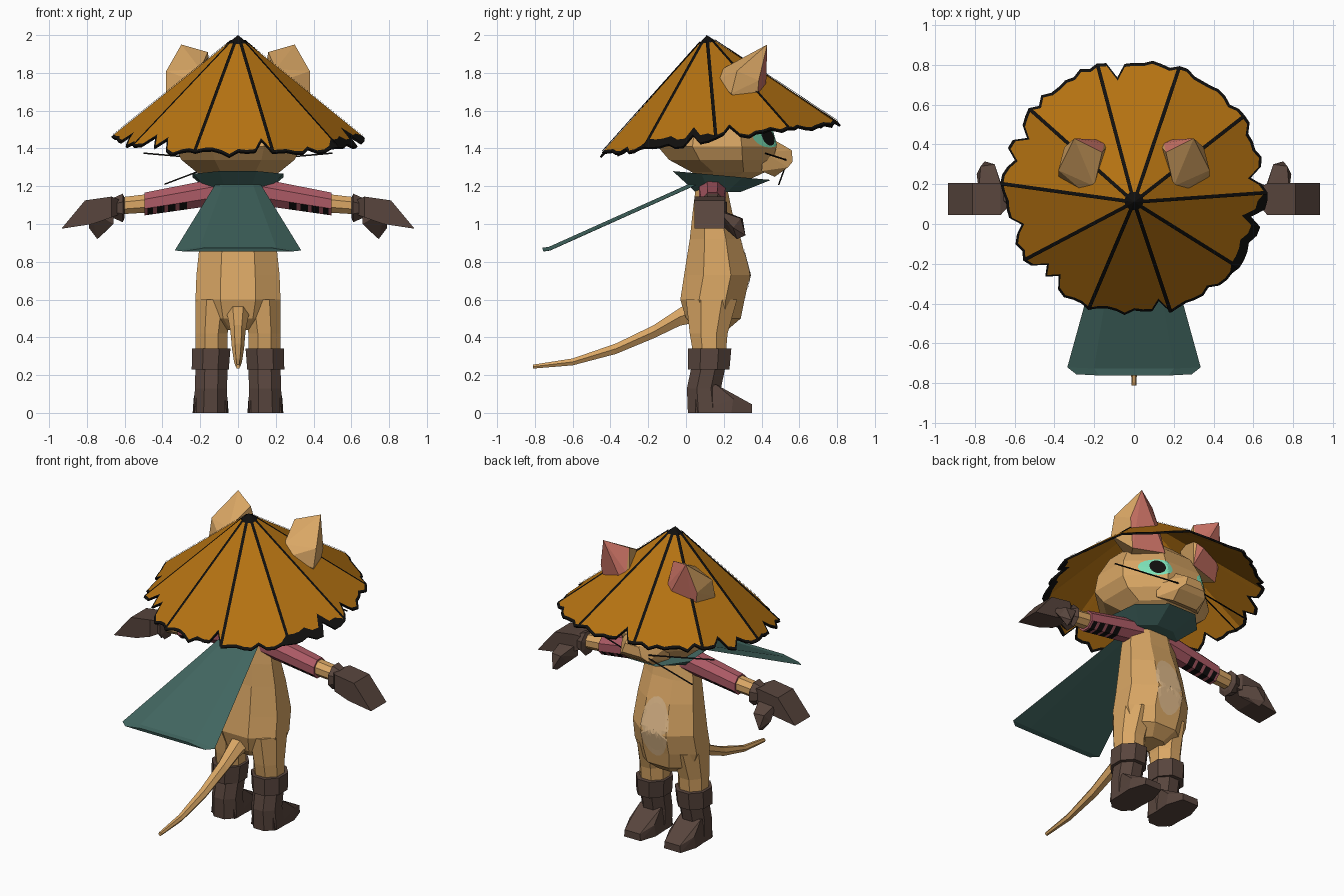
import bpy, bmesh, math, random
from mathutils import Vector
from mathutils.bvhtree import BVHTree

if "Cube" in bpy.data.objects:
    bpy.data.objects.remove(bpy.data.objects["Cube"])

random.seed(4)


def material(name, rgb):
    m = bpy.data.materials.new(name)
    lin = [(c / 255 / 12.92 if c < 11 else ((c / 255 + 0.055) / 1.055) ** 2.4) for c in rgb]
    m.diffuse_color = (*lin, 1)
    m.use_nodes = True
    m.node_tree.nodes["Principled BSDF"].inputs["Base Color"].default_value = m.diffuse_color
    return m


TAN = material("tan fur", (218, 167, 101))
BELLY = material("pale belly fur", (226, 188, 140))
STRAW = material("straw", (182, 115, 18))
BLACK = material("black", (16, 15, 14))
TEAL = material("teal cloth", (66, 103, 97))
LEATHER = material("brown leather", (88, 69, 61))
ROSE = material("rose sleeve", (172, 90, 101))
SALMON = material("salmon ear lining", (208, 118, 104))
MINT = material("mint eye", (125, 226, 184))


def finish(name, bm, mats, rule=None):
    bmesh.ops.recalc_face_normals(bm, faces=bm.faces)
    bm.normal_update()
    if rule:
        for f in bm.faces:
            f.material_index = rule(f)
    me = bpy.data.meshes.new(name)
    bm.to_mesh(me)
    bm.free()
    for m in mats:
        me.materials.append(m)
    ob = bpy.data.objects.new(name, me)
    bpy.context.collection.objects.link(ob)
    return ob


def loft(name, rings, mats, rule=None):
    """Skin a list of equal-length closed rings and cap both ends."""
    bm = bmesh.new()
    vs = [[bm.verts.new(p) for p in r] for r in rings]
    n = len(vs[0])
    for a, b in zip(vs, vs[1:]):
        for i in range(n):
            bm.faces.new((a[i], a[(i + 1) % n], b[(i + 1) % n], b[i]))
    bm.faces.new(vs[0])
    bm.faces.new(vs[-1])
    return finish(name, bm, mats, rule)


def hull(name, pts, mats, rule=None, s=1):
    bm = bmesh.new()
    for x, y, z in pts:
        bm.verts.new((x * s, y, z))
    res = bmesh.ops.convex_hull(bm, input=bm.verts)
    bmesh.ops.delete(bm, geom=[v for v in bm.verts if not v.link_faces], context='VERTS')
    return finish(name, bm, mats, rule)


def ring_z(z, y0, y1, rx, x=0, n=8):
    """Horizontal ring spanning y0..y1 with half width rx."""
    k = 1 / math.cos(math.pi / n)
    return [(x + k * rx * math.cos(a), (y0 + y1) / 2 + k * (y1 - y0) / 2 * math.sin(a), z)
            for a in [(i + 0.5) * 2 * math.pi / n for i in range(n)]]


def ring_x(x, z, r, y=0.14, n=8):
    return [(x, y + r * math.cos(a), z + r * math.sin(a))
            for a in [(i + 0.5) * 2 * math.pi / n for i in range(n)]]


def patch(name, ob, cx, cz, rx, rz, mat, lift):
    """Thin painted ellipse projected onto the +y side of an object."""
    tree = BVHTree.FromPolygons([v.co for v in ob.data.vertices],
                                [p.vertices for p in ob.data.polygons])
    bm = bmesh.new()

    def put(k, a):
        x, z = cx + k * rx * math.cos(a), cz + k * rz * math.sin(a)
        hit = tree.ray_cast(Vector((x, 3, z)), Vector((0, -1, 0)))[0]
        return bm.verts.new((x, (hit.y if hit else 0.3) + lift, z))
    mid, n = put(0, 0), 20
    rows = [[put(k / 5, 2 * math.pi * i / n) for i in range(n)] for k in range(1, 6)]
    for i in range(n):
        j = (i + 1) % n
        bm.faces.new((mid, rows[0][i], rows[0][j]))
        for a, b in zip(rows, rows[1:]):
            bm.faces.new((a[i], b[i], b[j], a[j]))
    return finish(name, bm, [mat])


# Torso and belly
torso = loft("torso", [ring_z(*r) for r in (
    (0.44, 0.06, 0.22, 0.10), (0.50, 0.0, 0.29, 0.19), (0.60, -0.03, 0.31, 0.225),
    (0.73, -0.01, 0.34, 0.22), (0.92, 0.02, 0.29, 0.20), (1.06, 0.035, 0.245, 0.18),
    (1.18, 0.05, 0.22, 0.16), (1.27, 0.07, 0.22, 0.11))], [TAN])
patch("belly_patch", torso, 0, 0.76, 0.1, 0.19, BELLY, 0.004)

# Tail
path = [(0.06, 0.54, 0.07), (-0.03, 0.51, 0.055), (-0.17, 0.43, 0.04), (-0.37, 0.34, 0.032),
        (-0.60, 0.27, 0.021), (-0.81, 0.245, 0.012)]
loft("tail", [[(r * math.cos(a), y, z + r * math.sin(a))
     for a in [i * math.pi / 3 for i in range(6)]] for y, z, r in path], [TAN])

# Head and muzzle
head = loft("head", [ring_z(*r) for r in (
    (1.22, 0.08, 0.30, 0.13), (1.275, 0.03, 0.42, 0.22), (1.34, -0.09, 0.46, 0.30),
    (1.41, -0.15, 0.48, 0.335), (1.52, -0.12, 0.45, 0.32), (1.64, -0.04, 0.39, 0.26),
    (1.74, 0.04, 0.28, 0.15))], [TAN])
hull("muzzle", [(sx * x, y, z) for sx in (1, -1) for x, y, z in (
    (0.16, 0.40, 1.28), (0.17, 0.41, 1.38), (0.08, 0.44, 1.46), (0.09, 0.47, 1.25),
    (0.10, 0.54, 1.30), (0.07, 0.565, 1.33), (0.05, 0.56, 1.39), (0.06, 0.51, 1.42))], [TAN])

# Whiskers
for i, (a, b) in enumerate([((0.10, 0.53, 1.34), (0.50, 0.42, 1.375)),
                            ((-0.10, 0.53, 1.34), (-0.50, 0.42, 1.375)),
                            ((-0.10, 0.53, 1.32), (-0.39, 0.49, 1.21))]):
    loft("whisker", [[(p[0], p[1] + 0.004 * u, p[2] + 0.004 * v)
         for u, v in ((-1, -1), (1, -1), (0, 1))] for p in (a, b)], [BLACK])

# Collar and cape
loft("collar", [ring_z(1.17, 0.05, 0.29, 0.15),
                [(x, y, 1.28 - 0.09 * (y + 0.07)) for x, y, z in ring_z(0, -0.07, 0.45, 0.24)]],
     [TEAL])
cape = []
for y, z, w in ((0.06, 1.215, 0.12), (-0.72, 0.865, 0.335), (-0.755, 0.86, 0.29)):
    cape.append([(-w, y, z - 0.005), (-w * 0.6, y - 0.006, z + 0.014), (w * 0.6, y - 0.006, z + 0.014),
                 (w, y, z - 0.005), (w * 0.6, y, z - 0.006), (-w * 0.6, y, z - 0.006)])
loft("cape", cape, [TEAL])

for s, side in ((1, "right"), (-1, "left")):
    # Eyes
    patch(side + "_eye", head, 0.18 * s, 1.465, 0.085, 0.06, MINT, 0.004)
    patch(side + "_pupil", head, 0.18 * s, 1.465, 0.036, 0.05, BLACK, 0.008)

    # Ears, lined on the face side
    hull(side + "_ear", [(0.30, 0.43, 1.95), (0.16, 0.36, 1.91), (0.15, 0.405, 1.77),
                         (0.35, 0.385, 1.76), (0.38, 0.27, 1.81), (0.38, 0.24, 1.69),
                         (0.24, 0.15, 1.76), (0.20, 0.19, 1.82), (0.11, 0.42, 1.59),
                         (0.32, 0.37, 1.57), (0.2, 0.2, 1.6)],
         [TAN, SALMON], lambda f: int(f.normal.y > 0.6), s)

    # Sleeve with dark stripes on the underside
    xs = [0.10, 0.25, 0.27, 0.31, 0.33, 0.37, 0.39, 0.43, 0.45, 0.48, 0.495]

    def stripe(f):
        x = abs(f.calc_center_median().x)
        k = sum(x > v for v in xs)
        return int(f.normal.z < -0.3 and k % 2 == 1 and k > 2 and abs(f.normal.x) < 0.8)
    loft(side + "_sleeve", [ring_x(x * s, 1.19 - 0.17 * x, 0.08 - 0.03 * x) for x in xs],
         [ROSE, BLACK], stripe)
    loft(side + "_forearm", [ring_x(0.47 * s, 1.11, 0.053), ring_x(0.64 * s, 1.095, 0.048)], [TAN])

    # Glove
    loft(side + "_glove_cuff", [ring_x(0.60 * s, 1.085, 0.055), ring_x(0.61 * s, 1.085, 0.082),
                                ring_x(0.66 * s, 1.085, 0.058)], [LEATHER])
    hull(side + "_glove_hand", [(x, y, z) for y in (0.045, 0.205) for x, z in (
        (0.67, 1.145), (0.81, 1.125), (0.935, 0.975), (0.77, 1.0), (0.67, 1.035))]
        + [(0.63, y, z) for y in (0.09, 0.18) for z in (1.05, 1.13)], [LEATHER], None, s)
    hull(side + "_glove_thumb", [(0.66, 0.17, 1.08), (0.78, 0.17, 1.07), (0.66, 0.18, 1.0),
                                 (0.70, 0.30, 1.03), (0.77, 0.29, 1.03), (0.79, 0.25, 0.98),
                                 (0.75, 0.315, 0.94), (0.745, 0.27, 0.92), (0.69, 0.24, 0.97)],
         [LEATHER], None, s)

    # Leg and boot
    loft(side + "_leg", [ring_z(z, y0, y1, w, x * s) for z, y0, y1, w, x in (
        (0.30, 0.04, 0.21, 0.085, 0.14), (0.42, 0.02, 0.22, 0.085, 0.14),
        (0.60, 0.0, 0.27, 0.10, 0.125))], [TAN])
    loft(side + "_boot_cuff", [ring_z(0.23, 0.01, 0.23, 0.098, 0.147 * s),
                               ring_z(0.34, 0.01, 0.24, 0.102, 0.142 * s)], [LEATHER])
    loft(side + "_boot_shaft", [ring_z(0.0, 0.01, 0.20, 0.09, 0.145 * s),
                                ring_z(0.13, 0.005, 0.185, 0.085, 0.143 * s),
                                ring_z(0.25, 0.03, 0.21, 0.085, 0.14 * s)], [LEATHER])
    hull(side + "_boot_foot", [(0.145 + q * dx, y, z) for q in (1, -1) for dx, y, z in (
        (0.085, 0.05, 0), (0.095, 0.24, 0), (0.06, 0.35, 0), (0.055, 0.35, 0.045),
        (0.09, 0.25, 0.075), (0.075, 0.16, 0.15), (0.07, 0.05, 0.13))], [LEATHER], None, s)

# Straw hat: ten flat panels with a ragged dark brim edge
apex = Vector((0, 0.11, 2.0))
rim = []
for i in range(10):
    a = math.radians(-2 + 36 * i)
    x, y = 0.665 * math.cos(a), 0.18 + 0.645 * math.sin(a)
    rim.append(Vector((x, y, 1.385 + 0.13 * (y + 0.43))))
bm = bmesh.new()
top, loops, STEPS = bm.verts.new(apex), ([], [], []), 9
for i in range(10):
    for k in range(STEPS):
        u = k / STEPS
        d = rim[i].lerp(rim[(i + 1) % 10], u) - apex
        out = 1.0 + 0.14 * u * (1 - u) + (random.uniform(-0.035, 0.02) if k else 0.01)
        if random.random() < 0.07 and k:
            out -= 0.08
        band = 0.075 if i == 9 else 0.022
        for lp, t in zip(loops, (0.075, out - band, out)):
            lp.append(bm.verts.new(apex + d * t))
n = len(loops[0])
for i in range(n):
    j = (i + 1) % n
    f = bm.faces.new((top, loops[0][i], loops[0][j]))
    f.material_index = 1
    bm.faces.new((loops[0][i], loops[1][i], loops[1][j], loops[0][j]))
    f = bm.faces.new((loops[1][i], loops[2][i], loops[2][j], loops[1][j]))
    f.material_index = 1
hat = finish("straw_hat", bm, [STRAW, BLACK])
sol = hat.modifiers.new("thickness", 'SOLIDIFY')
sol.thickness, sol.offset = 0.012, -1

# Dark seams along the hat ridges
bm = bmesh.new()
for p in rim:
    d = p - apex
    side = d.cross(Vector((0, 0, 1))).normalized() * 0.009
    up = side.cross(d).normalized()
    up = (up if up.z > 0 else -up) * 0.004
    a, b = apex + d * 0.06 + up, apex + d + up
    bm.faces.new([bm.verts.new(q) for q in (a - side, b - side, b + side, a + side)])
finish("hat_seams", bm, [BLACK])
